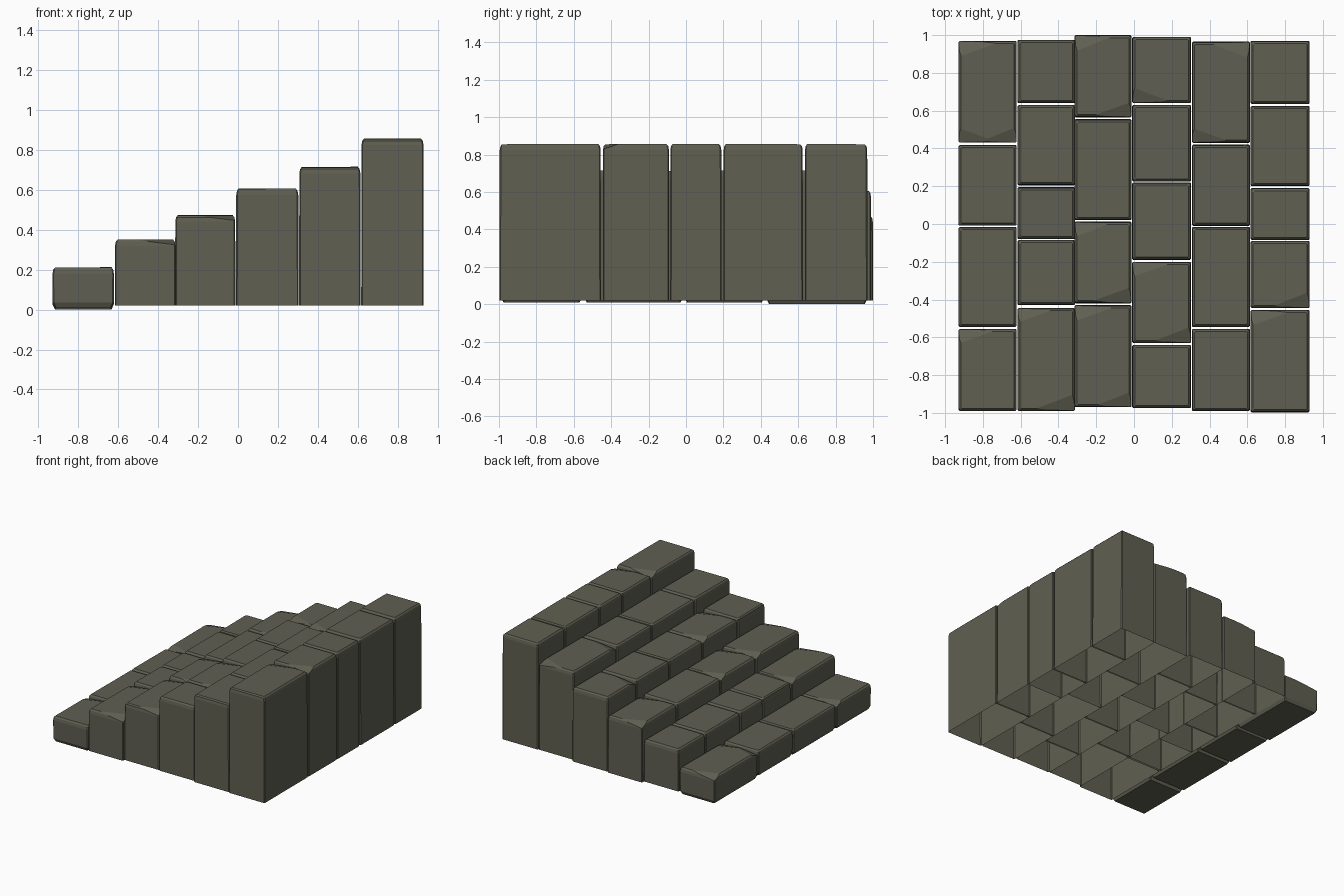
import bpy, bmesh, random
from mathutils import Vector

if "Cube" in bpy.data.objects:
    bpy.data.objects.remove(bpy.data.objects["Cube"])

random.seed(4)

# Step columns: x range, top height, y range of each stone
STEPS = [
    (-0.93, -0.62, 0.21, [(-0.99, -0.555), (-0.545, -0.015), (-0.01, 0.42), (0.43, 0.97)]),
    (-0.617, -0.312, 0.35, [(-0.99, -0.445), (-0.43, -0.085), (-0.08, 0.195), (0.205, 0.63), (0.64, 0.975)]),
    (-0.315, -0.013, 0.472, [(-0.97, -0.43), (-0.42, 0.012), (0.02, 0.555), (0.565, 1.0)]),
    (-0.01, 0.303, 0.605, [(-0.975, -0.64), (-0.63, -0.20), (-0.19, 0.22), (0.225, 0.63), (0.64, 0.99)]),
    (0.306, 0.614, 0.713, [(-0.99, -0.555), (-0.545, -0.015), (-0.01, 0.42), (0.43, 0.965)]),
    (0.617, 0.93, 0.855, [(-0.997, -0.455), (-0.445, -0.09), (-0.085, 0.19), (0.20, 0.625), (0.635, 0.97)]),
]
# Worn corners: (step, stone) -> corner signs
CHIPS = {
    (0, 3): [(-1, -1), (1, -1), (-1, 1)], (0, 0): [(-1, 1)],
    (1, 0): [(-1, 1), (1, -1)], (2, 0): [(-1, 1), (1, -1)],
    (2, 1): [(-1, 1), (1, -1)], (2, 3): [(1, -1), (-1, 1)],
    (3, 1): [(-1, 1), (1, -1)], (3, 4): [(-1, -1)],
    (4, 3): [(-1, -1), (1, 1)], (5, 0): [(-1, 1)], (5, 1): [(1, -1)],
}


def ring(bm, x0, x1, y0, y1, z, inset, wobble=0.0):
    """Rectangle with tiny clipped corners at height z."""
    x0, x1, y0, y1, c = x0 + inset, x1 - inset, y0 + inset, y1 - inset, 0.006
    pts = [(x0 + c, y0), (x1 - c, y0), (x1, y0 + c), (x1, y1 - c),
           (x1 - c, y1), (x0 + c, y1), (x0, y1 - c), (x0, y0 + c)]
    tx, ty = random.uniform(-wobble, wobble), random.uniform(-wobble, wobble)
    mx, my = (x0 + x1) / 2, (y0 + y1) / 2
    return [bm.verts.new((x, y, z + tx * (x - mx) + ty * (y - my))) for x, y in pts]


def stone(name, x0, x1, y0, y1, top, closed, low, chips):
    bm = bmesh.new()
    r = (x0, x1, y0, y1)
    rings = []
    if closed:
        rings.append(ring(bm, *r, low, 0.014))
        rings.append(ring(bm, *r, low + 0.025, 0.002))
    else:
        rings.append(ring(bm, *r, 0.02, 0.0))
    rings.append(ring(bm, *r, top - 0.032, 0.001))
    rings.append(ring(bm, *r, top - 0.010, 0.005))
    rings.append(ring(bm, *r, top, 0.014, 0.008))
    for a, b in zip(rings, rings[1:]):
        for i in range(8):
            j = (i + 1) % 8
            bm.faces.new((a[i], a[j], b[j], b[i]))
    bm.faces.new(rings[-1])
    if closed:
        bm.faces.new(rings[0][::-1])
    # Shave the worn corners with shallow sloping cuts
    for sx, sy in chips:
        corner = Vector((x1 if sx > 0 else x0, y1 if sy > 0 else y0, top - 0.027))
        normal = Vector((sx * 0.12, sy * 0.32, 1)).normalized()
        cut = bmesh.ops.bisect_plane(bm, geom=bm.verts[:] + bm.edges[:] + bm.faces[:],
                                     plane_co=corner, plane_no=normal, clear_outer=True)
        edges = [e for e in cut['geom_cut'] if isinstance(e, bmesh.types.BMEdge)]
        bmesh.ops.contextual_create(bm, geom=edges)
    bmesh.ops.recalc_face_normals(bm, faces=bm.faces)
    me = bpy.data.meshes.new(name)
    bm.to_mesh(me)
    bm.free()
    ob = bpy.data.objects.new(name, me)
    bpy.context.collection.objects.link(ob)
    mat = me.materials
    mat.append(STONE)


# Dark olive grey stone
STONE = bpy.data.materials.new("stone")
STONE.diffuse_color = (0.115, 0.115, 0.085, 1)
STONE.use_nodes = True
STONE.node_tree.nodes["Principled BSDF"].inputs["Base Color"].default_value = STONE.diffuse_color

# Bottom step is made of solid stones, upper steps are open underneath
for s, (x0, x1, top, rows) in enumerate(STEPS):
    for k, (y0, y1) in enumerate(rows):
        low = 0.0 if (s, k) == (0, 3) else 0.01
        stone(f"step_{s + 1}_stone_{k + 1}", x0, x1, y0, y1, top, s == 0, low,
              CHIPS.get((s, k), []))
